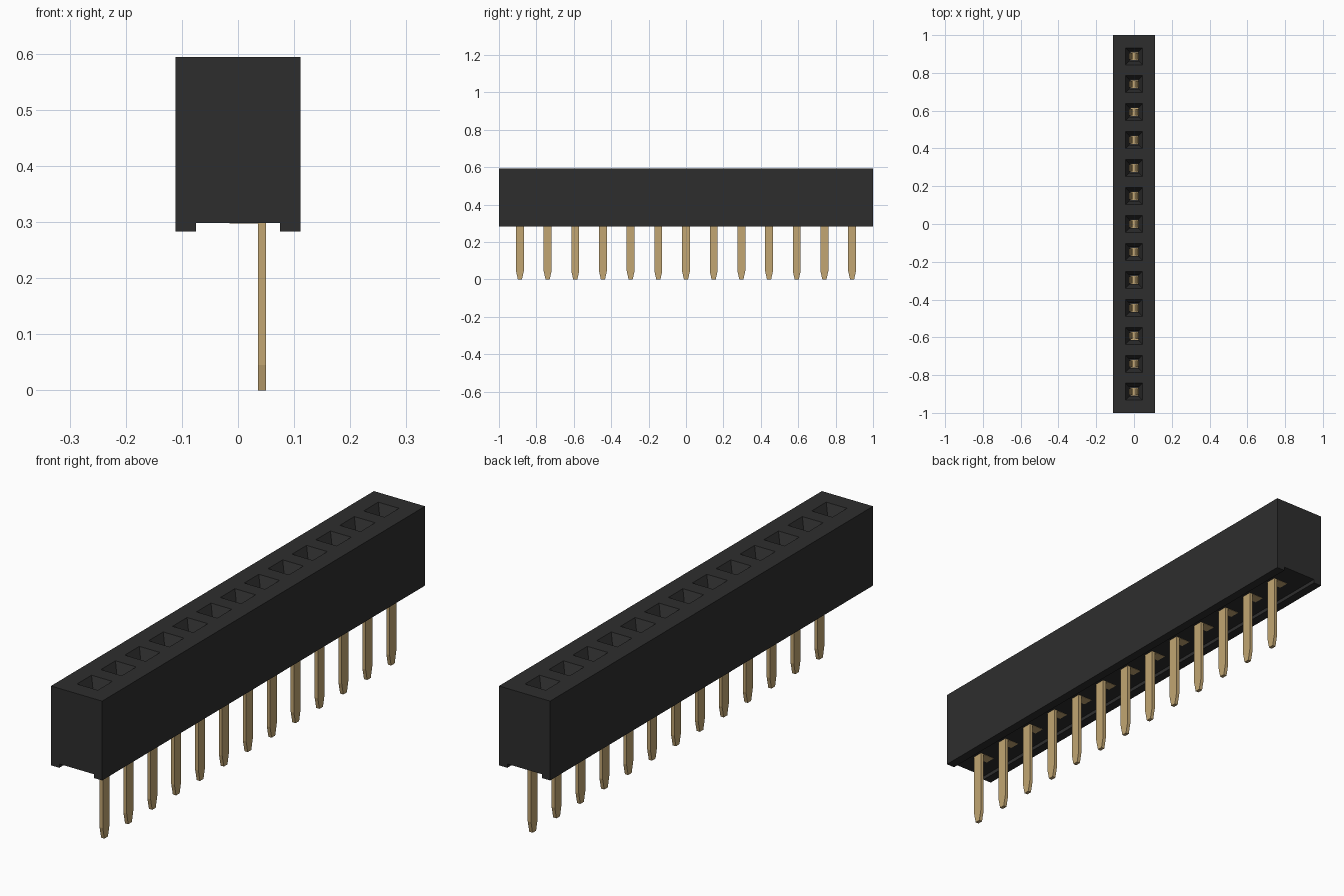
import bpy, bmesh

cube = bpy.data.objects.get("Cube")
if cube:
    bpy.data.objects.remove(cube, do_unlink=True)

COUNT, PITCH = 13, 0.148
HALF_W, BOTTOM, TOP = 0.111, 0.283, 0.594
CHANNEL_W, CHANNEL_Z = 0.075, 0.298
CENTRES = [(i - (COUNT - 1) / 2) * PITCH for i in range(COUNT)]


def material(name, rgb, roughness, metallic=0.0):
    m = bpy.data.materials.new(name)
    m.use_nodes = True
    m.diffuse_color = (*rgb, 1)
    bsdf = m.node_tree.nodes["Principled BSDF"]
    bsdf.inputs["Base Color"].default_value = (*rgb, 1)
    bsdf.inputs["Roughness"].default_value = roughness
    bsdf.inputs["Metallic"].default_value = metallic
    return m


def finish(bm, name, mat):
    bmesh.ops.remove_doubles(bm, verts=bm.verts, dist=1e-5)
    bmesh.ops.recalc_face_normals(bm, faces=bm.faces)
    mesh = bpy.data.meshes.new(name)
    bm.to_mesh(mesh)
    bm.free()
    mesh.materials.append(mat)
    return mesh


def place(name, mesh, y=0.0):
    ob = bpy.data.objects.new(name, mesh)
    ob.location.y = y
    bpy.context.collection.objects.link(ob)


def ring(bm, x, y0, y1, z):
    return [bm.verts.new(p) for p in
            ((-x, y0, z), (x, y0, z), (x, y1, z), (-x, y1, z))]


def bridge(bm, a, b):
    for i in range(len(a)):
        j = (i + 1) % len(a)
        bm.faces.new((a[i], a[j], b[j], b[i]))


def prism(bm, outline, axis, lo, hi):
    """Extrude a 2D outline along x (outline is y, z) or y (outline is x, z)."""
    def at(d):
        return [bm.verts.new((d, u, z) if axis == "x" else (u, d, z))
                for u, z in outline]
    a, b = at(lo), at(hi)
    bridge(bm, a, b)
    bm.faces.new(a)
    bm.faces.new(b)


black = material("black plastic", (0.027, 0.027, 0.027), 0.6)
gold = material("gold contact", (0.54, 0.38, 0.17), 0.4)

# Housing: one cell per socket, sharing a notched cross-section
bm = bmesh.new()
profile = [(HALF_W, TOP), (HALF_W, BOTTOM), (CHANNEL_W, BOTTOM),
           (CHANNEL_W, CHANNEL_Z), (-CHANNEL_W, CHANNEL_Z),
           (-CHANNEL_W, BOTTOM), (-HALF_W, BOTTOM), (-HALF_W, TOP)]
edges = [-1.0] + [c + PITCH / 2 for c in CENTRES[:-1]] + [1.0]
sections = [[bm.verts.new((x, y, z)) for x, z in profile] for y in edges]
for a, b in zip(sections, sections[1:]):
    for i in range(len(profile) - 1):
        bm.faces.new((a[i], a[i + 1], b[i + 1], b[i]))
bm.faces.new(sections[0])
bm.faces.new(sections[-1])

# Socket openings: flat rim, sloped lead-in, straight well and floor
for c, y0, y1 in zip(CENTRES, edges, edges[1:]):
    loops = [ring(bm, HALF_W, y0, y1, TOP)]
    for half, z in ((0.045, TOP), (0.025, TOP - 0.04), (0.025, 0.304)):
        loops.append(ring(bm, half, c - half, c + half, z))
    for a, b in zip(loops, loops[1:]):
        bridge(bm, a, b)
    bm.faces.new(loops[-1])
place("housing", finish(bm, "housing", black))

# Solder pin with a tapered tip
bm = bmesh.new()
prism(bm, [(-0.021, 0.30), (-0.021, 0.045), (-0.011, 0),
           (0.011, 0), (0.021, 0.045), (0.021, 0.30)], "x", 0.036, 0.05)
pin = finish(bm, "pin", gold)

# Contact: base plate joining the pin, and two spring leaves inside the well
bm = bmesh.new()
prism(bm, [(-0.015, 0.297), (0.05, 0.297), (0.05, 0.3), (0.023, 0.3),
           (0.023, 0.31), (-0.015, 0.31)], "y", -0.021, 0.021)
for s in (-1, 1):
    prism(bm, [(s * 0.024, 0.306), (s * 0.018, 0.306), (s * 0.008, 0.43),
               (s * 0.016, 0.47), (s * 0.02, 0.47), (s * 0.014, 0.43)],
          "y", -0.018, 0.018)
contact = finish(bm, "contact", gold)

for n, c in enumerate(CENTRES, 1):
    place(f"pin_{n}", pin, c)
    place(f"contact_{n}", contact, c)
